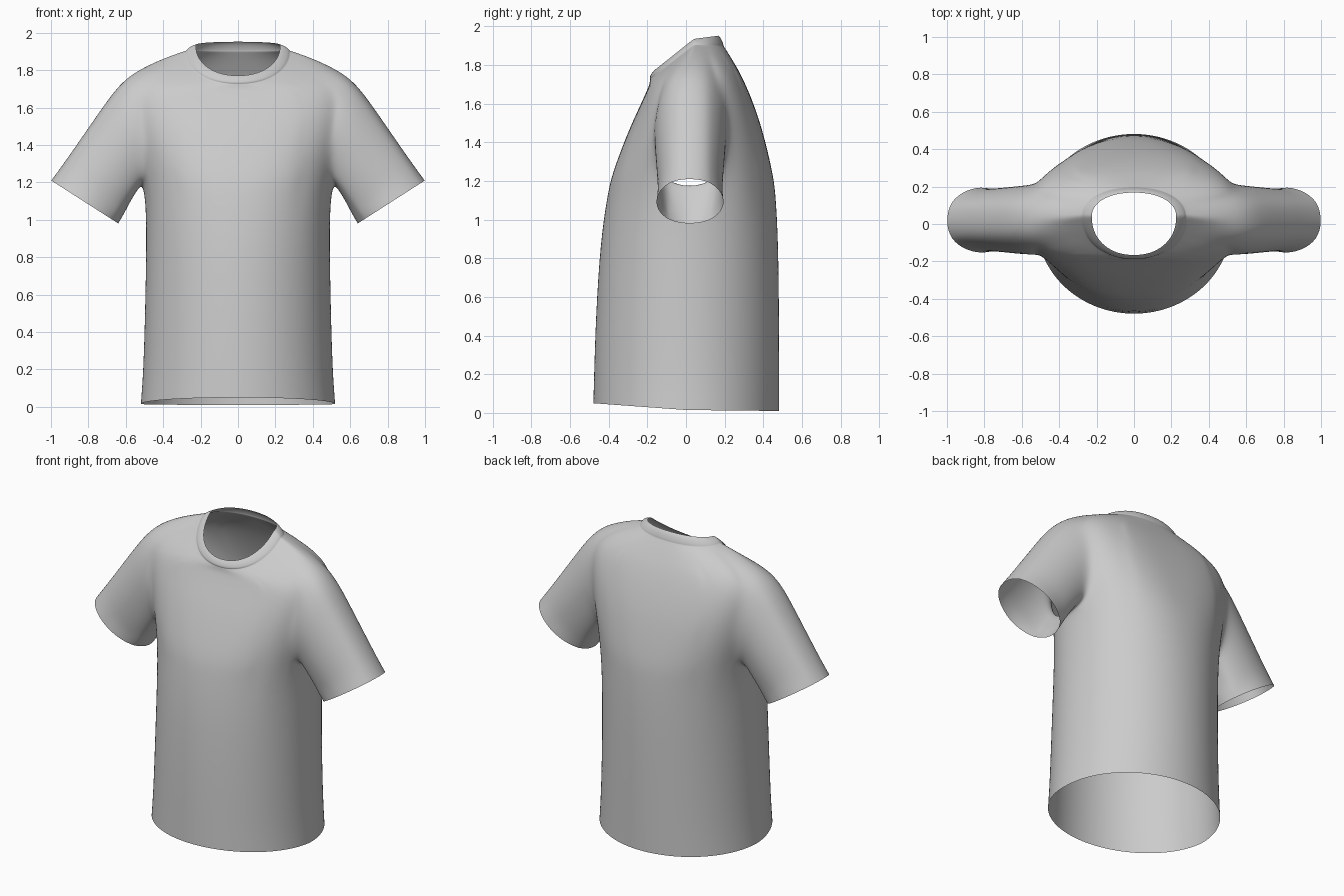
import bpy, bmesh, math
from mathutils import Vector

if "Cube" in bpy.data.objects:
    bpy.data.objects.remove(bpy.data.objects["Cube"])

N = 64            # columns around the body
K = 4             # armhole half width in columns
# body rings: half width, y front/side/back, z front/side/back, squareness power
ROWS = [
    (.520, -.480, .00, .482, .050, .015, .010, 1.0),
    (.507, -.476, .00, .482, .200, .180, .180, 1.0),
    (.497, -.467, .00, .482, .500, .500, .500, 1.0),
    (.490, -.444, .01, .478, .880, .880, .880, .98),
    (.490, -.408, .02, .465, 1.12, 1.12, 1.12, .93),
    (.505, -.387, .02, .453, 1.22, 1.21, 1.22, .87),   # armpit
    (.535, -.337, .02, .422, 1.36, 1.36, 1.36, .80),
    (.565, -.280, .02, .385, 1.50, 1.50, 1.50, .74),
    (.590, -.228, .02, .335, 1.61, 1.65, 1.64, .70),
    (.600, -.197, .02, .285, 1.68, 1.79, 1.75, .70),   # shoulder point
    (.480, -.190, .02, .250, 1.70, 1.840, 1.81, .75),
    (.370, -.187, .03, .220, 1.715, 1.875, 1.86, .85),
    (.285, -.186, .04, .197, 1.724, 1.902, 1.895, .93),
    (.276, -.185, .04, .194, 1.727, 1.905, 1.900, .93),  # collar seam
    (.272, -.190, .04, .194, 1.733, 1.914, 1.907, .93),  # collar band
    (.245, -.180, .04, .182, 1.756, 1.932, 1.938, .93),
    (.226, -.166, .04, .168, 1.771, 1.935, 1.952, .93),  # neck rim
]
LOW, HIGH = 5, 9  # rows bounding the armhole


def ring_point(row, j):
    a, yf, ys, yb, zf, zs, zb, p = row
    t = 2 * math.pi * j / N
    c, s = math.cos(t), math.sin(t)
    w = abs(s) ** p if abs(s) > 1e-6 else 0
    x = math.copysign(abs(c) ** p, c) * a if abs(c) > 1e-6 else 0
    ye, ze = (yb, zb) if s > 0 else (yf, zf)
    return Vector((x, ys + (ye - ys) * w, zs + (ze - zs) * w))


bm = bmesh.new()
grid = [[bm.verts.new(ring_point(r, j)) for j in range(N)] for r in ROWS]


def in_armhole(i, j):
    d = (j + K) % (N // 2)
    return LOW <= i < HIGH and d < 2 * K


# torso with two open armholes
for i in range(len(ROWS) - 1):
    for j in range(N):
        if not in_armhole(i, j):
            k = (j + 1) % N
            bm.faces.new((grid[i][j], grid[i][k], grid[i + 1][k], grid[i + 1][j]))


def sleeve(side):
    mid = 0 if side > 0 else N // 2
    col = lambda d: (mid + side * d) % N if side > 0 else (mid - d) % N
    loop = [grid[LOW][col(d)] for d in range(-K, K)]
    loop += [grid[i][col(K)] for i in range(LOW, HIGH)]
    loop += [grid[HIGH][col(d)] for d in range(K, -K, -1)]
    loop += [grid[i][col(-K)] for i in range(HIGH, LOW, -1)]
    center = Vector((side * .819, .02, 1.095))
    u = Vector((side * .181, 0, .116))
    v = Vector((0, .182, 0))
    ends = []
    for vert in loop:
        phi = math.atan2((vert.co.z - 1.5) / .29, (vert.co.y - .02) / .2)
        # round the armhole
        vert.co.y = .02 + .215 * math.cos(phi)
        vert.co.z = 1.5 + .29 * math.sin(phi)
        ends.append(center + u * math.sin(phi) + v * math.cos(phi))
    starts = [vert.co.copy() for vert in loop]
    prev, steps = loop, 7
    for n in range(1, steps + 1):
        f = n / steps
        cur = [bm.verts.new(s.lerp(e, f)) for s, e in zip(starts, ends)]
        for a in range(len(loop)):
            b = (a + 1) % len(loop)
            bm.faces.new((prev[a], prev[b], cur[b], cur[a]))
        prev = cur


sleeve(1)
sleeve(-1)
bmesh.ops.delete(bm, geom=[v for v in bm.verts if not v.link_faces], context='VERTS')

# soften the shoulder and armpit transitions
soft = [v for v in bm.verts if not v.is_boundary and abs(v.co.x) > .33 and 1.05 < v.co.z < 1.87]
for _ in range(4):
    bmesh.ops.smooth_vert(bm, verts=soft, factor=.4, use_axis_x=True, use_axis_y=True, use_axis_z=True)
bmesh.ops.recalc_face_normals(bm, faces=bm.faces)

mesh = bpy.data.meshes.new("shirt")
bm.to_mesh(mesh)
bm.free()
shirt = bpy.data.objects.new("shirt", mesh)
bpy.context.collection.objects.link(shirt)
mesh.shade_smooth()
sub = shirt.modifiers.new("smooth", 'SUBSURF')
sub.levels = sub.render_levels = 2
